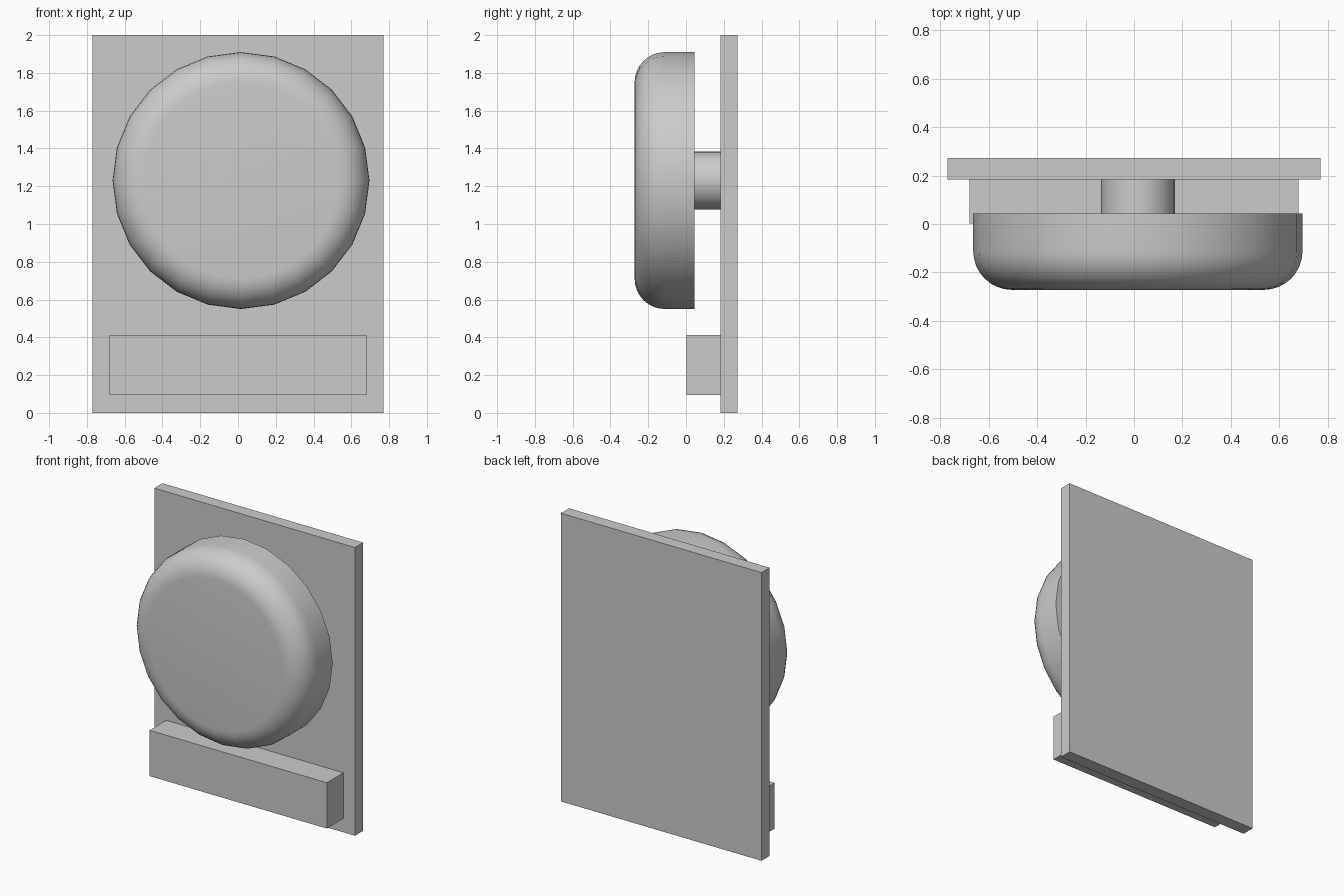
import bpy, math

if "Cube" in bpy.data.objects:
    bpy.data.objects.remove(bpy.data.objects["Cube"])


def box(name, x0, x1, y0, y1, z0, z1):
    bpy.ops.mesh.primitive_cube_add(size=1, location=((x0 + x1) / 2, (y0 + y1) / 2, (z0 + z1) / 2))
    ob = bpy.context.object
    ob.name = name
    ob.scale = (x1 - x0, y1 - y0, z1 - z0)
    bpy.ops.object.transform_apply(location=False, rotation=False, scale=True)
    return ob


def lathe(name, profile, cx, cz, sides=24):
    """Revolve (radius, y) points, back to front, around a y axis at (cx, cz)."""
    verts, faces = [], []
    for r, y in profile:
        for i in range(sides):
            a = 2 * math.pi * i / sides
            verts.append((r * math.cos(a), y, r * math.sin(a)))
    n = len(profile)
    for k in range(n - 1):
        for i in range(sides):
            j = (i + 1) % sides
            faces.append((k * sides + i, (k + 1) * sides + i, (k + 1) * sides + j, k * sides + j))
    faces.append(tuple(range(sides)))
    faces.append(tuple(reversed(range((n - 1) * sides, n * sides))))
    me = bpy.data.meshes.new(name)
    me.from_pydata(verts, [], faces)
    # outward normals: back cap must face +y
    me.update()
    if me.polygons[len(faces) - 2].normal.y < 0:
        me.flip_normals()
    ob = bpy.data.objects.new(name, me)
    ob.location = (cx, 0, cz)
    bpy.context.collection.objects.link(ob)
    bpy.ops.object.select_all(action='DESELECT')
    ob.select_set(True)
    bpy.context.view_layer.objects.active = ob
    bpy.ops.object.shade_smooth_by_angle(angle=math.radians(30))
    return ob


# Upright back plate and lower bar
box("back_plate", -0.77, 0.77, 0.183, 0.272, 0, 2)
box("lower_bar", -0.68, 0.68, 0.002, 0.183, 0.095, 0.413)

# Large round button with a rounded front edge
R, F, front, steps = 0.68, 0.16, -0.272, 8
profile = [(R, 0.044)]
for s in range(steps + 1):
    t = math.pi / 2 * s / steps
    profile.append((R - F + F * math.cos(t), front + F - F * math.sin(t)))
lathe("round_button", profile, 0.016, 1.23)

# Stem joining button to plate
lathe("button_stem", [(0.153, 0.183), (0.153, 0.044)], 0.017, 1.23)
